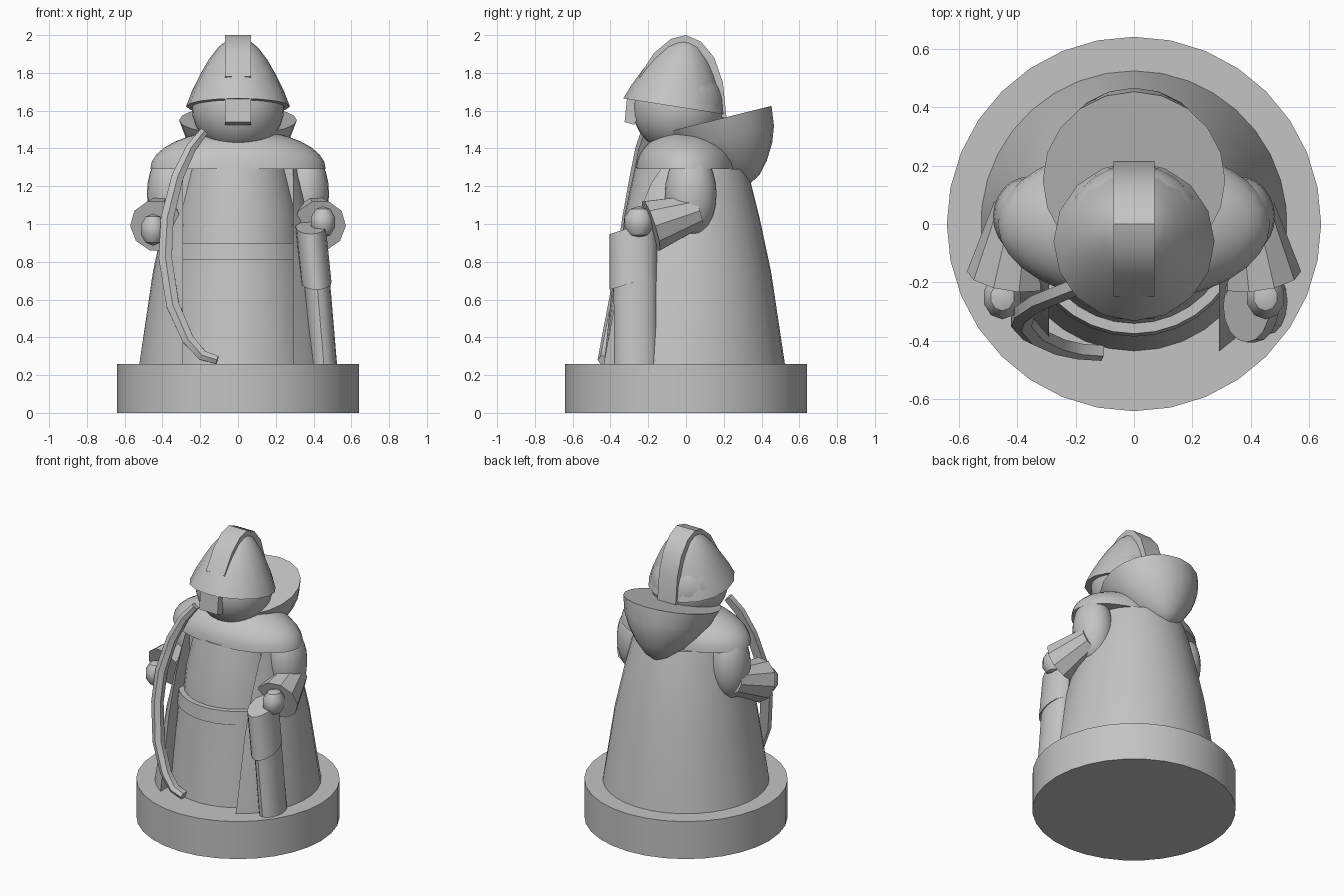
import bpy, bmesh, math
from mathutils import Vector, Euler

cube = bpy.data.objects.get("Cube")
if cube:
    bpy.data.objects.remove(cube, do_unlink=True)

GREY = (0.55, 0.55, 0.55, 1.0)
stone = bpy.data.materials.new("stone grey")
stone.use_nodes = True
stone.diffuse_color = GREY
stone.node_tree.nodes["Principled BSDF"].inputs["Base Color"].default_value = GREY


def finish(name, bm, angle=35):
    bmesh.ops.recalc_face_normals(bm, faces=bm.faces)
    mesh = bpy.data.meshes.new(name)
    bm.to_mesh(mesh)
    bm.free()
    mesh.materials.append(stone)
    obj = bpy.data.objects.new(name, mesh)
    bpy.context.collection.objects.link(obj)
    bpy.ops.object.select_all(action='DESELECT')
    obj.select_set(True)
    bpy.context.view_layer.objects.active = obj
    bpy.ops.object.shade_smooth_by_angle(angle=math.radians(angle))
    return obj


def ring(center, rx, ry, n=32, rot=None):
    """Points of an ellipse, turned by rot and moved to center."""
    pts = []
    for i in range(n):
        a = 2 * math.pi * i / n
        p = Vector((rx * math.cos(a), ry * math.sin(a), 0))
        if rot:
            p.rotate(rot)
        pts.append(p + Vector(center))
    return pts


def loft(name, rings, angle=35):
    """Skin a closed solid through rings of equal length."""
    bm = bmesh.new()
    rows = [[bm.verts.new(p) for p in r] for r in rings]
    n = len(rows[0])
    for low, high in zip(rows, rows[1:]):
        for i in range(n):
            j = (i + 1) % n
            bm.faces.new((low[i], low[j], high[j], high[i]))
    bm.faces.new(rows[0][::-1])
    bm.faces.new(rows[-1])
    return finish(name, bm, angle)


def lathe(name, profile, n=32):
    return loft(name, [ring((0, 0, z), r, r, n) for r, z in profile])


def ellipsoid(name, center, radii, seg=24):
    bm = bmesh.new()
    bmesh.ops.create_uvsphere(bm, u_segments=seg, v_segments=seg // 2, radius=1)
    bmesh.ops.scale(bm, vec=radii, verts=bm.verts)
    bmesh.ops.translate(bm, vec=center, verts=bm.verts)
    return finish(name, bm)


# Round base, robe and belt
lathe("base", [(0.64, 0), (0.64, 0.26)])
lathe("skirt", [(0.435, 0.25), (0.375, 0.82)])
lathe("belt", [(0.385, 0.81), (0.375, 0.9)])
lathe("torso", [(0.345, 0.85), (0.325, 1.05), (0.27, 1.3)])

# Long cloak, open at the front between two straight edges
HALF = 0.29
cloak = []
for r, z in [(0.525, 0.25), (0.45, 0.75), (0.39, 1.03), (0.345, 1.21), (0.32, 1.29)]:
    start = math.asin(HALF / r)
    row = [Vector((HALF, -0.12, z))]
    for i in range(29):
        a = start + (2 * math.pi - 2 * start) * i / 28
        row.append(Vector((r * math.sin(a), -r * math.cos(a), z)))
    row.append(Vector((-HALF, -0.12, z)))
    cloak.append(row)
loft("cloak", cloak)

# Domed shoulder mantle
mantle = []
for i in range(9):
    a = math.radians(88) * i / 8
    mantle.append(ring((0, 0, 1.29 + 0.21 * math.sin(a)),
                       0.465 * math.cos(a), 0.265 * math.cos(a)))
loft("shoulder_mantle", mantle)

# Lowered hood behind the neck
tilt = Euler((math.radians(14), 0, 0))
hood = []
for depth, r in [(0, 0.312), (0.1, 0.275), (0.18, 0.225), (0.26, 0.155),
                 (0.32, 0.085), (0.35, 0.02)]:
    hood.append(ring((0, 0.15 + 0.49 * depth, 1.55 - 0.97 * depth), r, r, 20, tilt))
loft("hood", hood)

# Head
ellipsoid("head", (0, -0.04, 1.62), (0.245, 0.245, 0.245), 32)

# Pointed helmet, its rim raised at the front
helmet = []
for r, z in [(0.275, 1.622), (0.245, 1.70), (0.195, 1.80), (0.155, 1.87),
             (0.105, 1.935), (0.055, 1.975), (0.012, 1.987)]:
    t = (z - 1.622) / 0.365
    lean = Euler((math.radians(-9) * (1 - t), 0, 0))
    helmet.append(ring((0, -0.06 + 0.05 * t, z), r, r, 16, lean))
loft("helmet", helmet, 40)

# Crest band over the helmet, and the nose guard
crest = [(-0.25, 1.78), (-0.17, 1.905), (-0.08, 1.98), (0, 2.0), (0.08, 1.965),
         (0.15, 1.88), (0.195, 1.75), (0.215, 1.56), (0, 1.6)]
guard = [(-0.312, 1.67), (-0.325, 1.54), (-0.275, 1.525), (-0.2, 1.66)]
for name, outline in (("helmet_crest", crest), ("nose_guard", guard)):
    loft(name, [[Vector((x, y, z)) for y, z in outline] for x in (-0.07, 0.07)])

# Arms with flared sleeves and fists
for name, side in (("left", 1), ("right", -1)):
    ellipsoid(name + "_upper_arm", (0.36 * side, 0.025, 1.16), (0.122, 0.137, 0.23))
    elbow = Vector((0.39 * side, 0.06, 1.07))
    cuff = Vector((0.43 * side, -0.185, 0.99))
    turn = (cuff - elbow).to_track_quat('Z', 'Y')
    loft(name + "_sleeve", [ring(elbow, 0.09, 0.09, 10, turn),
                            ring(cuff, 0.143, 0.143, 10, turn)], 20)
    ellipsoid(name + "_hand", (0.45 * side, -0.25, 1.01 if side > 0 else 0.97),
              (0.07, 0.08, 0.085), 10)

# Quiver leaning at the left hand: slim body and wider collar
loft("quiver_body", [ring((0.455, -0.265, 0.25), 0.07, 0.115, 16),
                     ring((0.40, -0.27, 0.9), 0.07, 0.115, 16)])
slant = Euler((math.radians(17), 0, 0))
loft("quiver_collar", [ring((0.415, -0.28, 0.69), 0.08, 0.13, 16, slant),
                       ring((0.385, -0.28, 0.985), 0.08, 0.13, 16, slant)])

# Bow held in the right hand, a curved limb from shoulder to base
path = [Vector(p) for p in (
    (-0.18, -0.21, 1.49), (-0.25, -0.24, 1.40), (-0.32, -0.27, 1.25),
    (-0.375, -0.31, 1.03), (-0.385, -0.34, 0.82), (-0.345, -0.385, 0.57),
    (-0.265, -0.42, 0.39), (-0.19, -0.435, 0.305), (-0.11, -0.44, 0.28))]
limb = []
for i, p in enumerate(path):
    along = (path[min(i + 1, len(path) - 1)] - path[max(i - 1, 0)]).normalized()
    across = Vector((0, -1, 0)).cross(along).normalized()
    out = along.cross(across)
    w = 0.022 + 0.013 * math.sin(math.pi * i / (len(path) - 1))
    limb.append([p + across * w + out * 0.012, p + out * 0.028,
                 p - across * w + out * 0.012, p - across * w - out * 0.025,
                 p + across * w - out * 0.025])
loft("bow", limb)
